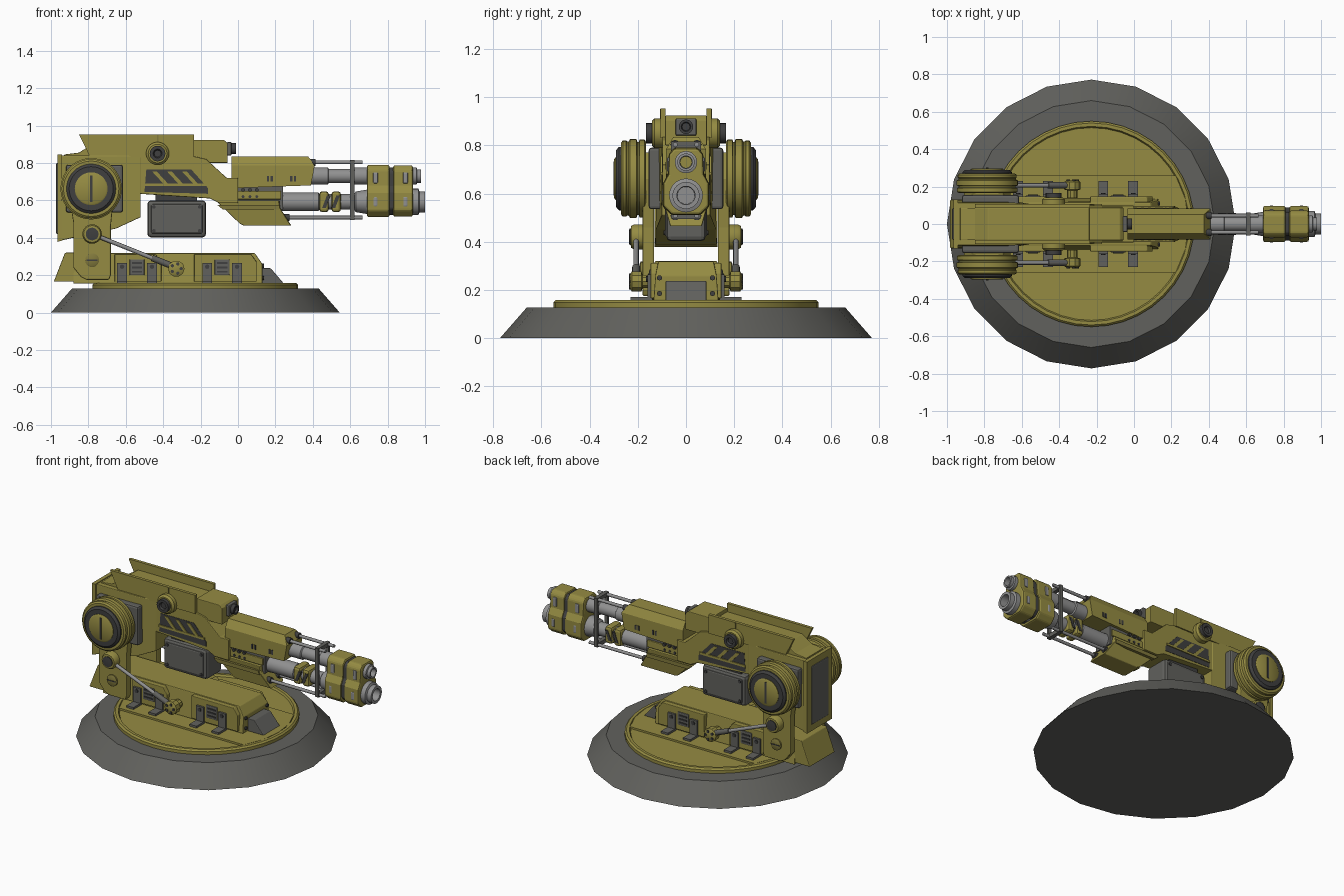
import bpy, bmesh, math
from mathutils import Vector, Matrix


def material(name, rgb):
    m = bpy.data.materials.new(name)
    m.diffuse_color = (*rgb, 1)
    return m


OLIVE = material("olive", (0.30, 0.26, 0.055))
OLIVE_DARK = material("olive_dark", (0.22, 0.19, 0.045))
STONE = material("stone", (0.12, 0.12, 0.11))
DARK = material("dark", (0.05, 0.05, 0.05))
STEEL = material("steel", (0.28, 0.28, 0.28))


def finish(name, bm, mat, bevel=0, mirror=False, smooth=35):
    bmesh.ops.recalc_face_normals(bm, faces=bm.faces)
    me = bpy.data.meshes.new(name)
    bm.to_mesh(me)
    bm.free()
    me.materials.append(mat)
    if smooth:
        me.polygons.foreach_set("use_smooth", [True] * len(me.polygons))
        me.set_sharp_from_angle(angle=math.radians(smooth))
    ob = bpy.data.objects.new(name, me)
    bpy.context.collection.objects.link(ob)
    if bevel:
        b = ob.modifiers.new("bevel", "BEVEL")
        b.width, b.segments, b.limit_method = bevel, 2, "ANGLE"
    if mirror:
        ob.modifiers.new("mirror", "MIRROR").use_axis = (False, True, False)
    return ob


def loft(name, a, b, mat, **kw):
    """Solid between two matching loops of points."""
    bm = bmesh.new()
    va, vb = [bm.verts.new(p) for p in a], [bm.verts.new(p) for p in b]
    bm.faces.new(va)
    bm.faces.new(vb)
    for i in range(len(va)):
        j = (i + 1) % len(va)
        bm.faces.new((va[i], va[j], vb[j], vb[i]))
    kw.setdefault("smooth", 0)
    return finish(name, bm, mat, **kw)


def side(name, pts, y0, y1, mat, **kw):
    """XZ profile extruded along y; (x, z, w) points override the half width."""
    return loft(name, [(p[0], y0 if len(p) < 3 else -p[2], p[1]) for p in pts],
                [(p[0], y1 if len(p) < 3 else p[2], p[1]) for p in pts], mat, **kw)


def box(name, x0, x1, y0, y1, z0, z1, mat, **kw):
    return side(name, [(x0, z0), (x1, z0), (x1, z1), (x0, z1)], y0, y1, mat, **kw)


def lathe(name, centre, axis, prof, mat, n=32, **kw):
    """Spin (radius, distance) pairs around an axis vector."""
    bm = bmesh.new()
    rot = Vector((0, 0, 1)).rotation_difference(Vector(axis)).to_matrix().to_4x4()
    M = Matrix.Translation(centre) @ rot
    rings = [[bm.verts.new(M @ Vector((r * math.cos(math.tau * i / n), r * math.sin(math.tau * i / n), t)))
              for i in range(n)] for r, t in prof]
    for a, b in zip(rings, rings[1:]):
        for i in range(n):
            j = (i + 1) % n
            bm.faces.new((a[i], a[j], b[j], b[i]))
    bm.faces.new(rings[0])
    bm.faces.new(rings[-1])
    return finish(name, bm, mat, **kw)


def rod(name, a, b, r, mat, n=12, **kw):
    a, b = Vector(a), Vector(b)
    return lathe(name, a, b - a, [(r, 0), (r, (b - a).length)], mat, n, **kw)


X, Y, Z = (1, 0, 0), (0, 1, 0), (0, 0, 1)

# Foundation cone and turntable with two recessed segments
lathe("foundation", (-0.228, 0, 0), Z, [(0.772, 0), (0.66, 0.128)], STONE, 20)
lathe("turntable", (-0.228, 0, 0), Z, [(0.55, 0.12), (0.55, 0.148), (0.54, 0.158), (0.522, 0.158),
                                      (0.515, 0.145)], OLIVE, 40)
strip = [(-0.228 + s * 0.52 * math.cos(a), 0.52 * math.sin(a)) for s, k in ((1, 1), (-1, -1))
         for a in [k * math.radians(d) for d in (-30, -15, 0, 15, 30)]]
loft("turntable_deck", [(x, y, 0.13) for x, y in strip], [(x, y, 0.157) for x, y in strip], OLIVE)

# Lower carriage
side("carriage", [(-0.88, 0.155, 0.14), (0.13, 0.155, 0.135), (0.13, 0.26, 0.128), (0.09, 0.318, 0.115),
                  (-0.88, 0.318, 0.115)], 0, 0, OLIVE, bevel=0.005)
side("carriage_tail", [(-0.985, 0.165), (-0.86, 0.165), (-0.86, 0.32), (-0.925, 0.32)], -0.13, 0.13, OLIVE, bevel=0.005)
side("nose_ramp", [(0.1, 0.155), (0.245, 0.155), (0.175, 0.237), (0.1, 0.237)], -0.085, 0.085, STONE, bevel=0.004)
for x0, x1 in ((-0.66, -0.41), (-0.235, 0.1)):
    side("side_pod", [(x0, 0.165), (x1, 0.165), (x1, 0.27), (x1 - 0.03, 0.312), (x0, 0.312)], 0.1, 0.147, OLIVE,
         bevel=0.004, mirror=True)
    m = -0.54 if x0 < -0.5 else -0.085
    box("pod_panel", m - 0.04, m + 0.04, 0.14, 0.153, 0.2, 0.285, STONE, bevel=0.005, mirror=True)
    for k in range(3):
        box("pod_louvre", m - 0.028, m + 0.028, 0.15, 0.158, 0.213 + k * 0.023, 0.223 + k * 0.023, DARK, mirror=True)
    for x in (m - 0.08, m + 0.08):
        box("bracket_strap", x - 0.026, x + 0.026, 0.14, 0.16, 0.157, 0.265, STONE, mirror=True)
        box("bracket_foot", x - 0.026, x + 0.026, 0.15, 0.23, 0.155, 0.17, STONE, mirror=True)
        rod("bracket_bolt", (x, 0.155, 0.245), (x, 0.166, 0.245), 0.012, DARK, 8, mirror=True)
for z in (0.185, 0.25):
    rod("nose_bolt", (0.12, 0.11, z), (0.14, 0.11, z), 0.011, DARK, 8, mirror=True)

# Support legs
side("leg", [(-0.84, 0.19), (-0.81, 0.175), (-0.69, 0.175), (-0.68, 0.2), (-0.68, 0.46), (-0.66, 0.66),
             (-0.7, 0.77), (-0.86, 0.77), (-0.91, 0.66), (-0.88, 0.48), (-0.88, 0.24)], 0.132, 0.18, OLIVE,
     bevel=0.006, mirror=True)
lathe("leg_pin", (-0.78, 0.17, 0.28), Y, [(0.037, 0), (0.037, 0.018), (0.03, 0.022)], OLIVE_DARK, 20, mirror=True)
box("leg_pin_slot", -0.81, -0.75, 0.185, 0.195, 0.277, 0.283, DARK, mirror=True)

# Levelling struts with end joints
lathe("strut_upper_joint", (-0.78, 0.17, 0.42), Y, [(0.052, 0), (0.052, 0.045), (0.045, 0.058), (0.03, 0.06)],
      OLIVE, 24, mirror=True)
lathe("strut_upper_cap", (-0.78, 0.225, 0.42), Y, [(0.034, 0), (0.034, 0.01), (0.015, 0.012)], DARK, 20, mirror=True)
rod("strut", (-0.78, 0.207, 0.42), (-0.33, 0.207, 0.24), 0.011, STEEL, mirror=True)
rod("strut_sleeve", (-0.46, 0.207, 0.292), (-0.34, 0.207, 0.244), 0.017, STONE, mirror=True)
lathe("strut_lower_joint", (-0.33, 0.14, 0.235), Y, [(0.028, 0), (0.028, 0.04), (0.044, 0.045), (0.044, 0.085),
                                                    (0.03, 0.093)], OLIVE, 10, mirror=True)
for k in range(5):
    a = math.tau * k / 5
    x, z = -0.33 + 0.026 * math.cos(a), 0.235 + 0.026 * math.sin(a)
    rod("joint_bolt", (x, 0.22, z), (x, 0.237, z), 0.009, DARK, 8, mirror=True)

# Rear column
side("column", [(-0.945, 0.385, 0.128), (-0.88, 0.40, 0.128), (-0.65, 0.45, 0.128), (-0.52, 0.51, 0.1),
                (-0.52, 0.84, 0.1), (-0.65, 0.84, 0.115), (-0.945, 0.84, 0.115)], 0, 0, OLIVE, bevel=0.005)
side("column_back_frame", [(-0.965, 0.378), (-0.94, 0.385), (-0.94, 0.845), (-0.965, 0.845)], -0.13, 0.13, OLIVE)
box("column_back_panel", -0.972, -0.95, -0.085, 0.085, 0.42, 0.8, STONE, bevel=0.006)
box("bearing_block", -0.92, -0.615, -0.155, 0.155, 0.535, 0.79, STONE, bevel=0.012)

# Elevation wheels
W = (-0.785, 0, 0.662)
lathe("wheel", W, Y, [(0.15, 0.165), (0.162, 0.172), (0.162, 0.192), (0.152, 0.196), (0.152, 0.202), (0.164, 0.206),
                      (0.164, 0.232), (0.154, 0.238), (0.154, 0.244), (0.158, 0.248), (0.158, 0.262), (0.148, 0.27),
                      (0.12, 0.27)], OLIVE, 40, mirror=True)
lathe("wheel_ring", W, Y, [(0.132, 0.26), (0.132, 0.278), (0.118, 0.29), (0.1, 0.29)], DARK, 40, mirror=True)
lathe("wheel_hub", W, Y, [(0.088, 0.28), (0.088, 0.293), (0.08, 0.298)], OLIVE, 32, mirror=True)
box("hub_slot", W[0] - 0.006, W[0] + 0.006, 0.29, 0.301, W[2] - 0.07, W[2] + 0.07, DARK, mirror=True)

# Upper deck, side fins and sight
side("upper_deck", [(-0.93, 0.83), (-0.235, 0.82), (-0.235, 0.90), (-0.78, 0.90), (-0.85, 0.855), (-0.93, 0.845)],
     -0.086, 0.086, OLIVE, bevel=0.004)
side("fin", [(-0.79, 0.83), (-0.235, 0.83), (-0.235, 0.952), (-0.85, 0.952)], 0.086, 0.106, OLIVE, mirror=True)
box("fin_seam", -0.434, -0.426, 0.1, 0.1075, 0.83, 0.95, OLIVE_DARK, mirror=True)
side("sight_housing", [(-0.24, 0.80), (-0.055, 0.80), (-0.055, 0.905), (-0.075, 0.923), (-0.24, 0.923)],
     -0.087, 0.087, OLIVE, bevel=0.004)
box("sight_frame", -0.06, -0.035, -0.043, 0.043, 0.84, 0.912, STONE, bevel=0.006)
lathe("sight_lens", (-0.04, 0, 0.877), X, [(0.03, 0), (0.03, 0.028), (0.02, 0.028), (0.016, 0.015)], DARK, 20)
lathe("side_knob", (-0.43, 0.09, 0.85), Y, [(0.062, 0), (0.062, 0.04), (0.05, 0.052), (0.04, 0.052)], OLIVE, 24, mirror=True)
lathe("side_knob_lens", (-0.43, 0.135, 0.85), Y, [(0.042, 0), (0.042, 0.03), (0.024, 0.03), (0.018, 0.018)],
      DARK, 20, mirror=True)

# Receiver with slatted vents
side("receiver", [(-0.53, 0.635), (-0.15, 0.61), (-0.1, 0.585), (0.0, 0.585), (0.0, 0.72), (-0.06, 0.72),
                  (-0.17, 0.82), (-0.235, 0.835), (-0.53, 0.835)], -0.098, 0.098, OLIVE, bevel=0.004)
side("vent", [(-0.5, 0.645), (-0.16, 0.635), (-0.16, 0.665), (-0.25, 0.765), (-0.49, 0.765)], 0.09, 0.1, DARK, mirror=True)
for x in (-0.4, -0.32, -0.24):
    side("vent_slat", [(x, 0.69), (x + 0.025, 0.69), (x - 0.035, 0.755), (x - 0.06, 0.755)], 0.095, 0.105, OLIVE, mirror=True)
box("vent_bar", -0.5, -0.17, 0.095, 0.106, 0.676, 0.69, OLIVE, mirror=True)

# Ammunition box
box("ammo_box", -0.485, -0.17, -0.082, 0.082, 0.402, 0.6, STONE, bevel=0.02)
box("ammo_box_mount", -0.44, -0.22, -0.06, 0.06, 0.58, 0.65, DARK)
box("ammo_box_lid", -0.465, -0.19, 0.07, 0.088, 0.422, 0.58, STONE, bevel=0.008, mirror=True)
for x in (-0.45, -0.205):
    for z in (0.437, 0.565):
        rod("ammo_box_bolt", (x, 0.08, z), (x, 0.093, z), 0.01, DARK, 8, mirror=True)

# Barrel shrouds
side("shroud_side", [(-0.035, 0.665), (0.39, 0.68), (0.41, 0.785), (-0.035, 0.785)], -0.082, 0.082, OLIVE)
side("shroud_top", [(-0.035, 0.785, 0.082), (0.41, 0.785, 0.082), (0.375, 0.835, 0.052), (-0.035, 0.835, 0.052)],
     0, 0, OLIVE)
box("shroud_core", -0.06, 0.24, -0.065, 0.065, 0.55, 0.68, STONE)
box("shroud_rail", -0.04, 0.23, -0.076, 0.076, 0.605, 0.65, OLIVE, bevel=0.004)
for k in range(4):
    x = -0.01 + k * 0.037
    rod("rail_stud", (x, 0.07, 0.655), (x, 0.086, 0.655), 0.01, DARK, 8, mirror=True)
    rod("rail_stud_low", (x, 0.07, 0.62), (x, 0.08, 0.62), 0.008, DARK, 8, mirror=True)
for x in (0.16, 0.18, 0.285, 0.305):
    box("shroud_mark", x - 0.006, x + 0.006, 0.08, 0.085, 0.7, 0.73, DARK, mirror=True)
side("lower_shroud", [(-0.12, 0.6, 0.085), (0.01, 0.475, 0.07), (0.03, 0.465, 0.065), (0.285, 0.465, 0.065),
                      (0.225, 0.56, 0.09), (0.22, 0.6, 0.085)], 0, 0, OLIVE, bevel=0.004)
side("lower_shroud_plate", [(-0.11, 0.575), (-0.08, 0.55), (0.22, 0.55), (0.215, 0.575)], 0.07, 0.097, OLIVE_DARK,
     mirror=True)

# Twin barrels, sleeve and muzzle housing
lathe("upper_barrel", (0, 0, 0.73), X, [(0.046, 0.35), (0.046, 0.48), (0.038, 0.485), (0.038, 0.61), (0.046, 0.615),
                                        (0.046, 0.955), (0.036, 0.958), (0.036, 0.978), (0.026, 0.978), (0.024, 0.93)], STEEL)
lathe("lower_barrel", (0, 0, 0.592), X, [(0.05, 0.2), (0.05, 0.43), (0.042, 0.435), (0.042, 0.62), (0.055, 0.63),
                                        (0.07, 0.72), (0.07, 0.965), (0.056, 0.97), (0.056, 1.0), (0.038, 1.0), (0.036, 0.94)], STEEL)
for x in (0.435, 0.5):
    side("barrel_sleeve", [(x, 0.537), (x + 0.05, 0.537), (x + 0.05, 0.648), (x, 0.648)], -0.055, 0.055, OLIVE, bevel=0.015)
for x in (0.45, 0.5):
    side("sleeve_stripe", [(x, 0.56), (x + 0.02, 0.56), (x + 0.045, 0.625), (x + 0.025, 0.625)], 0.04, 0.058, DARK, mirror=True)
half = [(0.05, 0.79), (0.072, 0.765), (0.075, 0.68), (0.097, 0.64), (0.097, 0.545), (0.06, 0.51)]
ring = half + [(-y, z) for y, z in reversed(half)]
for x0, x1, s in ((0.69, 0.81, 1), (0.83, 0.935, 0.98), (0.8, 0.84, 0.9)):
    pts = [(y * s, 0.65 + (z - 0.65) * s) for y, z in ring]
    loft("muzzle_housing", [(x0, *p) for p in pts], [(x1, *p) for p in pts], OLIVE if s > 0.9 else DARK, bevel=0.01)
for x in (0.735, 0.895):
    box("muzzle_slot", x - 0.013, x + 0.013, 0.06, 0.099, 0.565, 0.62, STEEL, bevel=0.008, mirror=True)
    box("muzzle_slot_upper", x - 0.013, x + 0.013, 0.06, 0.079, 0.69, 0.75, STEEL, bevel=0.006, mirror=True)

# Guide rods and cross braces
for z, x0 in ((0.803, 0.36), (0.508, 0.22)):
    rod("guide_rod", (x0, 0.045, z), (0.665, 0.045, z), 0.01, STEEL, mirror=True)
    rod("guide_rod_socket", (x0, 0.045, z), (x0 + 0.055, 0.045, z), 0.019, DARK, mirror=True)
    box("brace_cross", 0.598, 0.624, -0.055, 0.055, z - 0.013, z + 0.013, STONE)
box("brace_upright", 0.6, 0.622, 0.045, 0.062, 0.497, 0.815, STONE, mirror=True)
